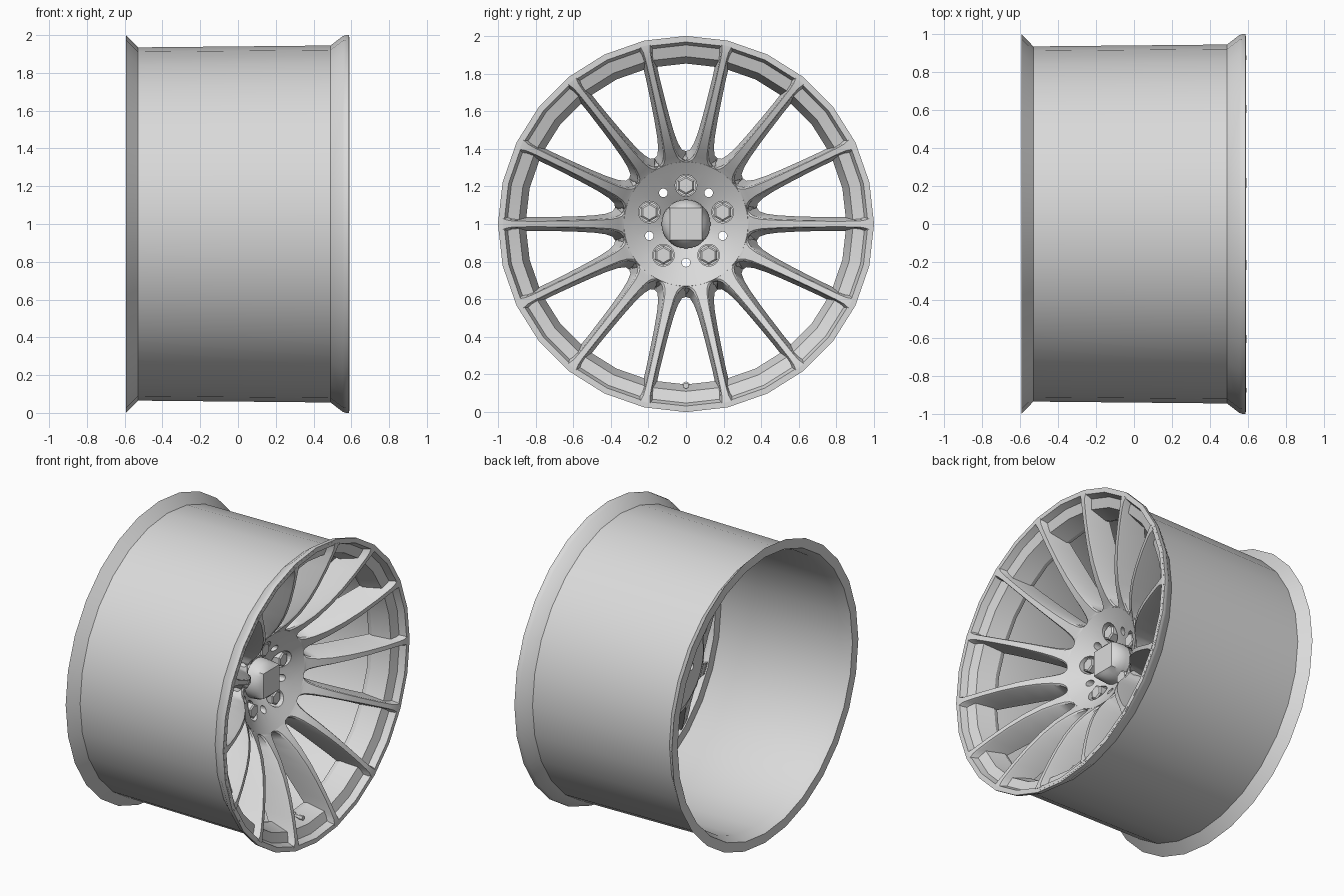
import bpy, bmesh, math
from mathutils import Matrix, Vector

if "Cube" in bpy.data.objects:
    bpy.data.objects.remove(bpy.data.objects["Cube"], do_unlink=True)

SPOKES = 14
BOLTS = 5
BOLT_CIRCLE = 0.205
CENTRE = Vector((0, 0, 1))

silver = bpy.data.materials.new("silver_grey")
silver.use_nodes = True
silver.diffuse_color = (0.7, 0.7, 0.7, 1)
silver.node_tree.nodes["Principled BSDF"].inputs["Base Color"].default_value = (0.7, 0.7, 0.7, 1)


def activate(obj):
    bpy.ops.object.select_all(action="DESELECT")
    obj.select_set(True)
    bpy.context.view_layer.objects.active = obj


def smooth(obj, angle):
    activate(obj)
    bpy.ops.object.shade_smooth_by_angle(angle=math.radians(angle))


def finish(name, bm, angle=30):
    """Turn a bmesh built round the x axis into a shaded object."""
    bmesh.ops.recalc_face_normals(bm, faces=bm.faces)
    mesh = bpy.data.meshes.new(name)
    bm.to_mesh(mesh)
    bm.free()
    mesh.materials.append(silver)
    obj = bpy.data.objects.new(name, mesh)
    bpy.context.collection.objects.link(obj)
    obj.location = CENTRE
    if angle:
        smooth(obj, angle)
    return obj


def loft(bm, rings, closed=False, caps=False):
    """Skin a list of equal-length point rings."""
    rows = [[bm.verts.new(p) for p in ring] for ring in rings]
    pairs = list(zip(rows, rows[1:]))
    if closed:
        pairs.append((rows[-1], rows[0]))
    n = len(rows[0])
    for a, b in pairs:
        for i in range(n):
            j = (i + 1) % n
            bm.faces.new((a[i], a[j], b[j], b[i]))
    if caps:
        bm.faces.new(rows[0])
        bm.faces.new(rows[-1])


def circle(x, r, n, y=0, z=0):
    return [(x, y + r * math.cos(2 * math.pi * i / n), z + r * math.sin(2 * math.pi * i / n))
            for i in range(n)]


def lathe(name, profile, n, angle=30):
    """Closed (x, radius) profile revolved round the wheel axis."""
    bm = bmesh.new()
    loft(bm, [circle(x, r, n) for x, r in profile], closed=True)
    return finish(name, bm, angle)


def around(index, offset=0):
    a = math.pi / 2 + 2 * math.pi * (index + offset) / BOLTS
    return BOLT_CIRCLE * math.cos(a), BOLT_CIRCLE * math.sin(a)


# Barrel with flared lips at both ends
lathe("barrel", [(-.593, 1), (-.53, .935), (.49, .945), (.555, .995), (.572, 1), (.588, 1),
                 (.588, .975), (.48, .92), (-.52, .91), (-.593, .937)], 2 * SPOKES)

# Stepped ring that carries the spoke ends
lathe("face_ring", [(.589, .99), (.589, .968), (.545, .952), (.525, .89),
                    (.41, .853), (.38, .86), (.38, .92), (.49, .935)], 2 * SPOKES, 20)

# Dished hub, with bolt wells and small through holes
hub = lathe("hub", [(.14, .128), (.187, .2), (.235, .28), (.268, .33), (.23, .352),
                    (.15, .372), (.1, .33), (.09, .128)], 4 * SPOKES)
bm = bmesh.new()
for i in range(BOLTS):
    y, z = around(i)
    loft(bm, [circle(x, .058, 24, y, z) for x in (.13, .4)], caps=True)
    y, z = around(i, .5)
    loft(bm, [circle(x, .023, 16, y, z) for x in (-.1, .4)], caps=True)
cutter = finish("hole_cutter", bm, 0)
cutter.hide_render = True
cut = hub.modifiers.new("holes", "BOOLEAN")
cut.operation = "DIFFERENCE"
cut.solver = "EXACT"
cut.object = cutter
activate(hub)
bpy.ops.object.modifier_apply(modifier=cut.name)
bpy.data.objects.remove(cutter, do_unlink=True)
smooth(hub, 30)

# Arched blade spokes: front radius, front x, front half width, back radius, back x, back half width
sections = [
    (.305, .250, .068, .305, .11, .068),
    (.330, .268, .074, .350, .12, .080),
    (.340, .276, .056, .378, .13, .086),
    (.360, .294, .043, .390, .14, .067),
    (.400, .330, .033, .430, .16, .054),
    (.470, .385, .027, .490, .19, .046),
    (.570, .445, .023, .580, .24, .041),
    (.680, .496, .020, .680, .29, .038),
    (.800, .542, .019, .790, .35, .036),
    (.900, .575, .020, .860, .39, .037),
    (.940, .587, .024, .885, .405, .042),
    (.972, .591, .036, .905, .41, .052),
]
bm = bmesh.new()
for k in range(SPOKES):
    turn = Matrix.Rotation(2 * math.pi * k / SPOKES, 3, "X")
    rings = []
    for rf, xf, wf, rb, xb, wb in sections:
        ring = [(xf, rf, -wf * .75), (xf, rf, wf * .75), (xf - .012, rf, wf),
                (xb, rb, wb), (xb, rb, -wb), (xf - .012, rf, -wf)]
        rings.append([turn @ Vector(p) for p in ring])
    loft(bm, rings, caps=True)
finish("spokes", bm, 35)

# Centre cap: round base blending into a square front
bm = bmesh.new()
n = 32
square = []
for _, c, s in circle(0, 1, n):
    k = .085 / max(abs(c), abs(s))
    square.append((c * k, s * k))
base = circle(0, .13, n)
rings = []
for x, t in ((.09, 0), (.17, 0), (.205, .2), (.235, .6), (.25, 1)):
    rings.append([(x, b[1] * (1 - t) + q[0] * t, b[2] * (1 - t) + q[1] * t)
                  for b, q in zip(base, square)])
loft(bm, rings, caps=True)
finish("centre_cap", bm)

# Hexagonal wheel bolts with round collars
bm = bmesh.new()
for i in range(BOLTS):
    y, z = around(i)
    loft(bm, [circle(x, .054, 24, y, z) for x in (.12, .145)], caps=True)
    loft(bm, [[(x, y + r * math.sin(h * math.pi / 3), z + r * math.cos(h * math.pi / 3))
               for h in range(6)] for x, r in ((.13, .05), (.2, .05), (.208, .04))], caps=True)
finish("wheel_bolts", bm)

# Valve stem at the bottom of the rim
bm = bmesh.new()
loft(bm, [circle(x, r, 12, 0, -.86) for x, r in
          ((.38, .022), (.42, .022), (.43, .011), (.46, .011), (.46, .015), (.49, .015))], caps=True)
finish("valve_stem", bm)
